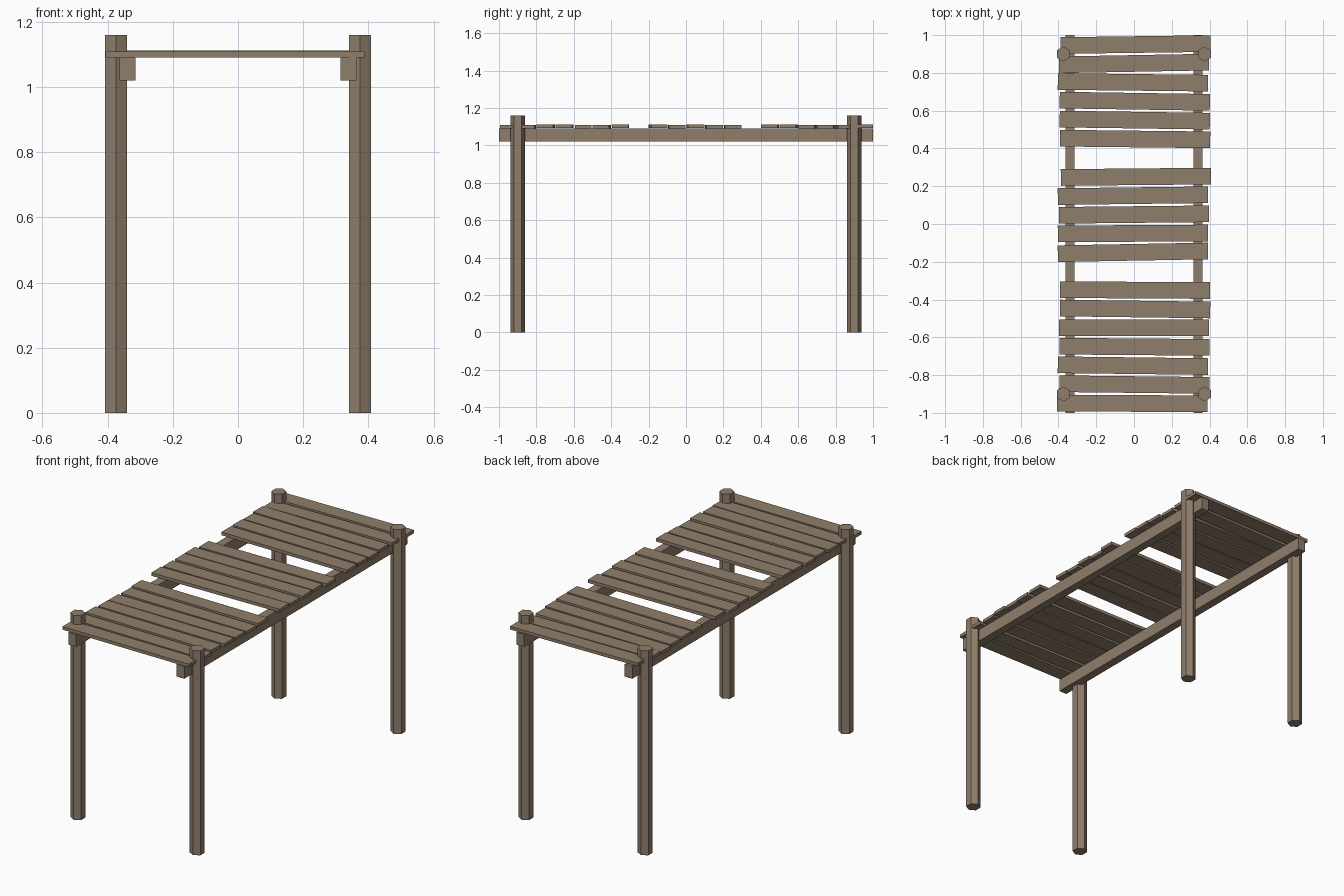
import bpy
from mathutils import Matrix

cube = bpy.data.objects.get("Cube")
if cube:
    bpy.data.objects.remove(cube, do_unlink=True)

# Weathered wood, used everywhere
wood = bpy.data.materials.new("weathered_wood")
wood.use_nodes = True
colour = (0.28, 0.212, 0.15, 1)
wood.diffuse_color = colour
bsdf = wood.node_tree.nodes["Principled BSDF"]
bsdf.inputs["Base Color"].default_value = colour
bsdf.inputs["Roughness"].default_value = 0.9


def finish(name):
    obj = bpy.context.object
    obj.name = name
    obj.data.materials.append(wood)
    return obj


def box(name, centre, size, turn=0):
    bpy.ops.mesh.primitive_cube_add(size=1, location=centre, rotation=(0, 0, turn))
    obj = finish(name)
    obj.data.transform(Matrix.Diagonal((*size, 1)))
    return obj


# Hexagonal posts and long beams on both sides
POST_HEIGHT = 1.16
for side, sx in (("left", 1), ("right", -1)):
    for end, sy in (("front", -1), ("back", 1)):
        bpy.ops.mesh.primitive_cylinder_add(
            vertices=6, radius=0.039, depth=POST_HEIGHT,
            location=(sx * 0.374, sy * 0.9, POST_HEIGHT / 2))
        finish(f"post_{end}_{side}")
    box(f"beam_{side}", (sx * 0.339, 0, 1.055), (0.048, 2, 0.07))

# Deck planks from back to front: (sideways shift, turn, raised), None is a gap
planks = [
    (0.008, 0.013, 1), (0, 0.018, 0), (-0.006, -0.011, 0), (0.004, -0.015, 0),
    (0.004, -0.014, 1), (0.006, -0.011, 1), None,
    (0.01, 0.009, 0), (-0.006, 0.012, 0), (0, 0.01, 1), (-0.006, 0.006, 0),
    (-0.006, 0.018, 1), None,
    (0.005, -0.006, 1), (0.006, -0.013, 0), (0, 0, 0), (0.003, -0.008, 1),
    (-0.006, -0.012, 1), (0.002, -0.011, 0), (-0.009, -0.004, 0),
]
for i, plank in enumerate(planks):
    if plank:
        shift, turn, raised = plank
        box(f"plank_{i + 1}", (shift, 0.95 - 0.1 * i, 1.099 + 0.004 * raised),
            (0.795, 0.088, 0.018), turn)
